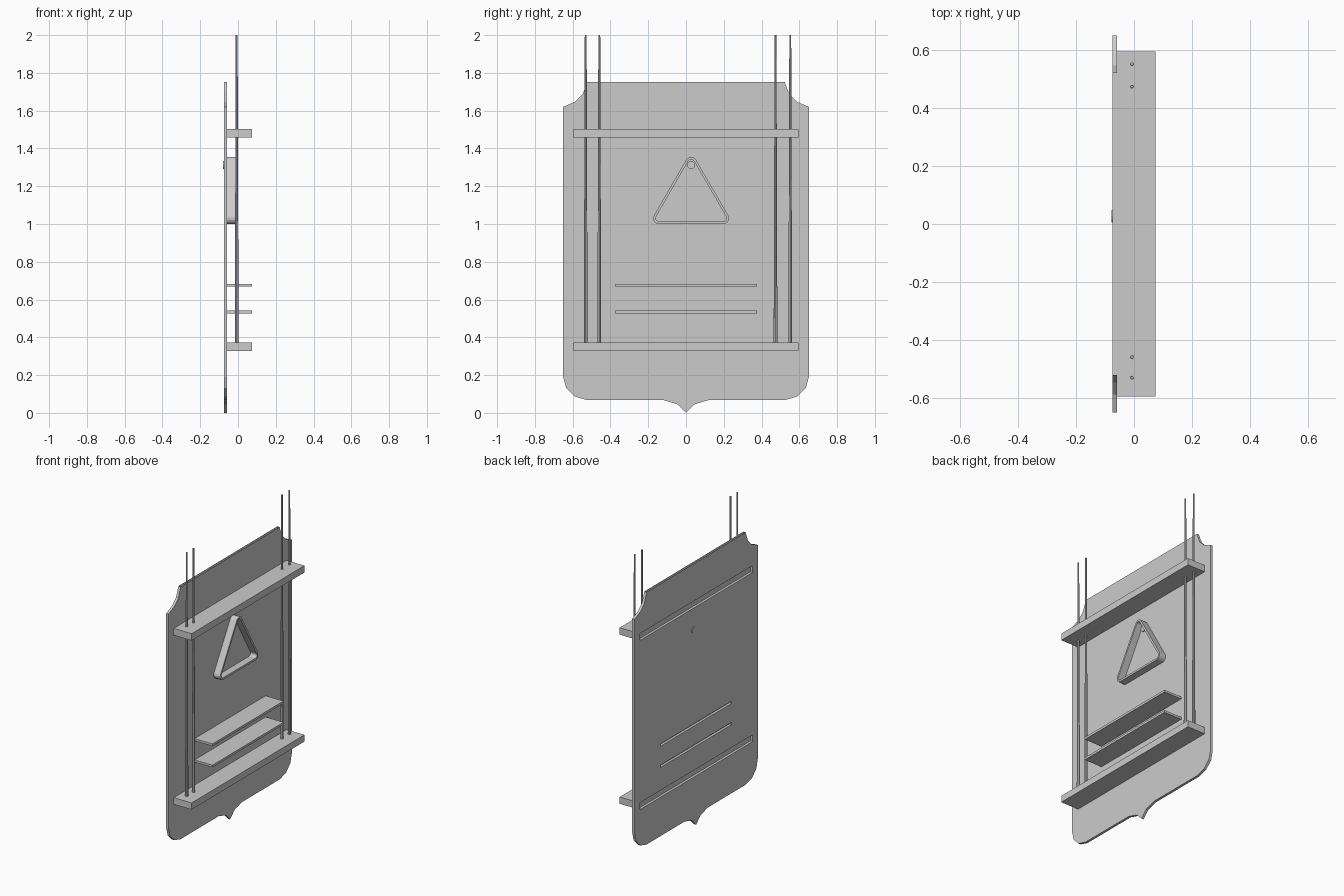
import bpy, bmesh, math

if "Cube" in bpy.data.objects:
    bpy.data.objects.remove(bpy.data.objects["Cube"])

BACK, FRONT = -0.075, -0.058   # board faces along x


def add_mesh(name, bm):
    bmesh.ops.recalc_face_normals(bm, faces=bm.faces)
    me = bpy.data.meshes.new(name)
    bm.to_mesh(me)
    bm.free()
    ob = bpy.data.objects.new(name, me)
    bpy.context.collection.objects.link(ob)
    return ob


def box(name, x0, x1, y0, y1, z0, z1):
    bm = bmesh.new()
    bmesh.ops.create_cube(bm, size=1)
    for v in bm.verts:
        v.co = ((x0 + x1) / 2 + v.co.x * (x1 - x0),
                (y0 + y1) / 2 + v.co.y * (y1 - y0),
                (z0 + z1) / 2 + v.co.z * (z1 - z0))
    return add_mesh(name, bm)


# backboard with scooped top corners, clipped bottom corners and a point
half = [(0, 0), (0.045, 0.045), (0.12, 0.068), (0.525, 0.068), (0.59, 0.087),
        (0.635, 0.133), (0.65, 0.19), (0.65, 1.62), (0.588, 1.647),
        (0.547, 1.687), (0.522, 1.753)]
outline = half + [(-y, z) for y, z in reversed(half[1:])]
bm = bmesh.new()
face = bm.faces.new([bm.verts.new((BACK, y, z)) for y, z in outline])
ext = bmesh.ops.extrude_face_region(bm, geom=[face], use_keep_orig=True)
for v in ext["geom"]:
    if isinstance(v, bmesh.types.BMVert):
        v.co.x = FRONT
board = add_mesh("backboard", bm)

# rails and small shelves, each set in a slot through the board
shelves = [("upper_rail", 0.595, 1.457, 1.503), ("lower_rail", 0.595, 0.328, 0.373),
           ("upper_shelf", 0.375, 0.668, 0.683), ("lower_shelf", 0.375, 0.526, 0.541)]
for name, w, z0, z1 in shelves:
    box(name, FRONT, 0.074, -w, w, z0, z1)
    cutter = box("slot_cutter", BACK - 0.02, FRONT + 0.02, -w, w, z0, z1)
    cutter.hide_render = True
    mod = board.modifiers.new("slot", 'BOOLEAN')
    mod.operation = 'DIFFERENCE'
    mod.solver = 'EXACT'
    mod.object = cutter
    bpy.context.view_layer.objects.active = board
    bpy.ops.object.modifier_apply(modifier=mod.name)
    bpy.data.objects.remove(cutter)

# the board is open along its top edge
bm = bmesh.new()
bm.from_mesh(board.data)
top = [f for f in bm.faces if f.calc_center_median().z > 1.75]
bmesh.ops.delete(bm, geom=top, context='FACES_ONLY')
bm.to_mesh(board.data)
bm.free()


def cone(name, r0, r1, depth, loc, rot=(0, 0, 0), sides=8):
    bpy.ops.mesh.primitive_cone_add(vertices=sides, radius1=r0, radius2=r1,
                                    depth=depth, location=loc, rotation=rot)
    bpy.context.object.name = name


# tapered sticks standing on the lower rail
for i, y in enumerate((-0.531, -0.459, 0.474, 0.552)):
    cone(f"stick_{i + 1}", 0.010, 0.005, 2.0 - 0.373, (-0.007, y, (2.0 + 0.373) / 2))

# peg through the board that holds the triangle
PEG_Y = 0.027
cone("peg", 0.021, 0.021, 0.03, (-0.0635, PEG_Y, 1.312), (0, math.pi / 2, 0), 12)


# hollow rounded triangle
def rounded_triangle(r, seg=5):
    pts = []
    corners = [(0.171, 1.03, -90), (0, 1.325, 30), (-0.171, 1.03, 150)]
    for cy, cz, start in corners:
        for k in range(seg + 1):
            a = math.radians(start + 120 * k / seg)
            pts.append((PEG_Y + cy + r * math.cos(a), cz + r * math.sin(a)))
    return pts


bm = bmesh.new()
rings = [[bm.verts.new((x, y, z)) for y, z in rounded_triangle(r)]
         for x, r in ((FRONT, 0.03), (-0.01, 0.03), (-0.01, 0.017), (FRONT, 0.017))]
n = len(rings[0])
for a, b in zip(rings, rings[1:] + rings[:1]):
    for i in range(n):
        j = (i + 1) % n
        bm.faces.new((a[i], a[j], b[j], b[i]))
add_mesh("triangle_rack", bm)
